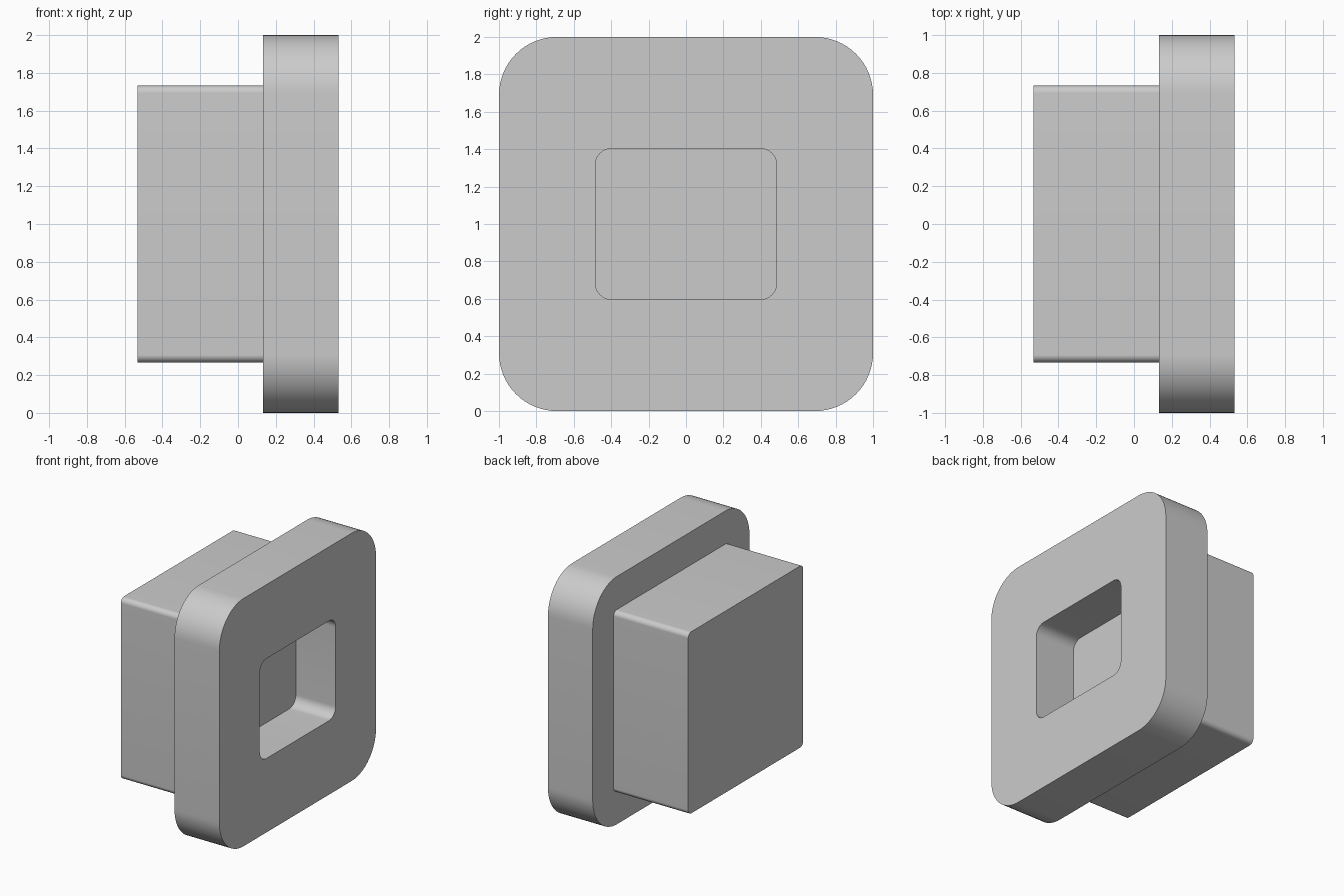
import bpy, bmesh, math

cube = bpy.data.objects.get("Cube")
if cube:
    bpy.data.objects.remove(cube, do_unlink=True)

# Material
grey = bpy.data.materials.new("plain_grey")
grey.use_nodes = True
colour = (0.6, 0.6, 0.6, 1)
grey.diffuse_color = colour
grey.node_tree.nodes["Principled BSDF"].inputs["Base Color"].default_value = colour

CENTRE_Z = 1.0
STEPS = 16  # segments in each rounded corner


def rounded_ring(bm, x, half_y, half_z, radius):
    """Rounded rectangle of vertices, facing along x."""
    ring = []
    for corner, (sy, sz) in enumerate([(1, 1), (-1, 1), (-1, -1), (1, -1)]):
        for i in range(STEPS + 1):
            a = math.pi / 2 * (corner + i / STEPS)
            y = sy * (half_y - radius) + radius * math.cos(a)
            z = sz * (half_z - radius) + radius * math.sin(a)
            ring.append(bm.verts.new((x, y, CENTRE_Z + z)))
    return ring


def loft(name, sections):
    """Closed solid through successive rounded rectangles."""
    bm = bmesh.new()
    rings = [rounded_ring(bm, *s) for s in sections]
    for a, b in zip(rings, rings[1:]):
        for i in range(len(a)):
            j = (i + 1) % len(a)
            bm.faces.new((a[i], a[j], b[j], b[i]))
    bm.faces.new(rings[0])
    bm.faces.new(rings[-1])
    bmesh.ops.recalc_face_normals(bm, faces=bm.faces)
    mesh = bpy.data.meshes.new(name)
    bm.to_mesh(mesh)
    bm.free()
    mesh.materials.append(grey)
    obj = bpy.data.objects.new(name, mesh)
    bpy.context.collection.objects.link(obj)
    bpy.ops.object.select_all(action="DESELECT")
    obj.select_set(True)
    bpy.context.view_layer.objects.active = obj
    bpy.ops.object.shade_smooth_by_angle(angle=math.radians(30))
    return obj


FACE_X, BACK_X, END_X = 0.533, 0.133, -0.533
RECESS = (0.484, 0.403, 0.085)
PLATE = (1.0, 1.0, 0.31)
BLOCK = (0.733, 0.733, 0.04)

# Flange plate with a blind rectangular recess in its outer face
loft("flange_plate", [
    (FACE_X - 0.355, *RECESS),
    (FACE_X, *RECESS),
    (FACE_X, *PLATE),
    (BACK_X, *PLATE),
])

# Solid block behind the plate
loft("rear_block", [(BACK_X, *BLOCK), (END_X, *BLOCK)])
